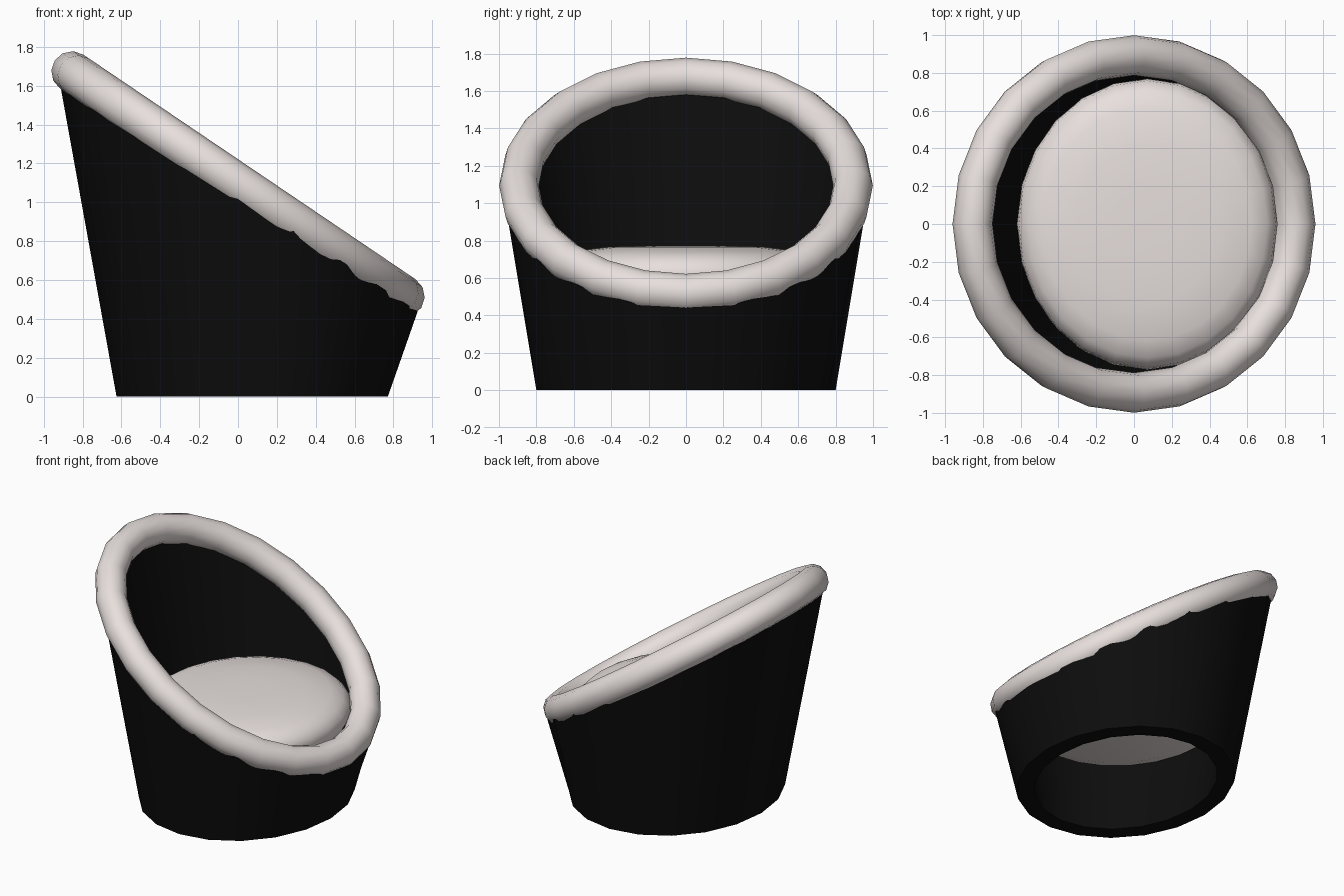
import bpy
import bmesh
from math import sin, cos, pi
from mathutils import Vector

if "Cube" in bpy.data.objects:
    bpy.data.objects.remove(bpy.data.objects["Cube"])


def material(name, rgb):
    m = bpy.data.materials.new(name)
    m.diffuse_color = (*rgb, 1)
    m.use_nodes = True
    m.node_tree.nodes["Principled BSDF"].inputs["Base Color"].default_value = m.diffuse_color
    return m


BLACK = material("black", (0.004, 0.004, 0.004))
CREAM = material("cream", (0.80, 0.74, 0.72))


def ellipse(cx, rx, ry, z, slope=0, n=20):
    """Loop of points on an ellipse; slope tilts it down towards +x."""
    pts = []
    for i in range(n):
        a = 2 * pi * i / n
        x = rx * cos(a)
        pts.append(Vector((cx + x, ry * sin(a), z - slope * x)))
    return pts


def skin(name, loops, mat, closed=False):
    """Bridge successive loops; either close the chain or cap both ends."""
    bm = bmesh.new()
    rings = [[bm.verts.new(p) for p in loop] for loop in loops]
    n = len(rings[0])
    pairs = list(zip(rings, rings[1:] + rings[:1]))
    for a, b in pairs if closed else pairs[:-1]:
        for i in range(n):
            j = (i + 1) % n
            bm.faces.new((a[i], a[j], b[j], b[i]))
    if not closed:
        bm.faces.new(rings[0])
        bm.faces.new(rings[-1])
    bmesh.ops.recalc_face_normals(bm, faces=bm.faces)
    mesh = bpy.data.meshes.new(name)
    bm.to_mesh(mesh)
    bm.free()
    mesh.materials.append(mat)
    ob = bpy.data.objects.new(name, mesh)
    bpy.context.collection.objects.link(ob)
    bpy.ops.object.select_all(action='DESELECT')
    bpy.context.view_layer.objects.active = ob
    ob.select_set(True)
    bpy.ops.object.shade_smooth_by_angle(angle=0.7)
    return ob


# Tub shell: open-bottomed flared wall, cut off at a slant
WALL = 0.12
skin("tub_shell", [
    ellipse(0.073, 0.698, 0.80, 0),
    ellipse(0, 0.925, 0.975, 1.05, 0.66),
    ellipse(0, 0.925 - WALL, 0.975 - WALL, 1.05, 0.66),
    ellipse(0.073, 0.698 - WALL, 0.80 - WALL, 0),
], BLACK, closed=True)

# Padded rim: round tube along the slanted opening
TUBE = 0.106
normal = Vector((0.578, 0, 0.855)).normalized()
centres = ellipse(0, 0.855, 0.893, 1.094, 0.676, n=24)
rim = []
for i, c in enumerate(centres):
    tangent = (centres[(i + 1) % 24] - centres[i - 1]).normalized()
    out = tangent.cross(normal)
    rim.append([c + TUBE * (out * cos(2 * pi * k / 12) + normal * sin(2 * pi * k / 12))
                for k in range(12)])
skin("padded_rim", rim, CREAM, closed=True)

# Seat cushion: softly domed round pad (scale of radius, height)
profile = [(0.80, 0.49), (0.95, 0.53), (1.0, 0.60), (0.985, 0.66),
           (0.92, 0.71), (0.80, 0.742), (0.55, 0.765), (0.25, 0.772)]
skin("seat_cushion", [ellipse(0.07, 0.69 * s, 0.77 * s, z, n=24) for s, z in profile], CREAM)
